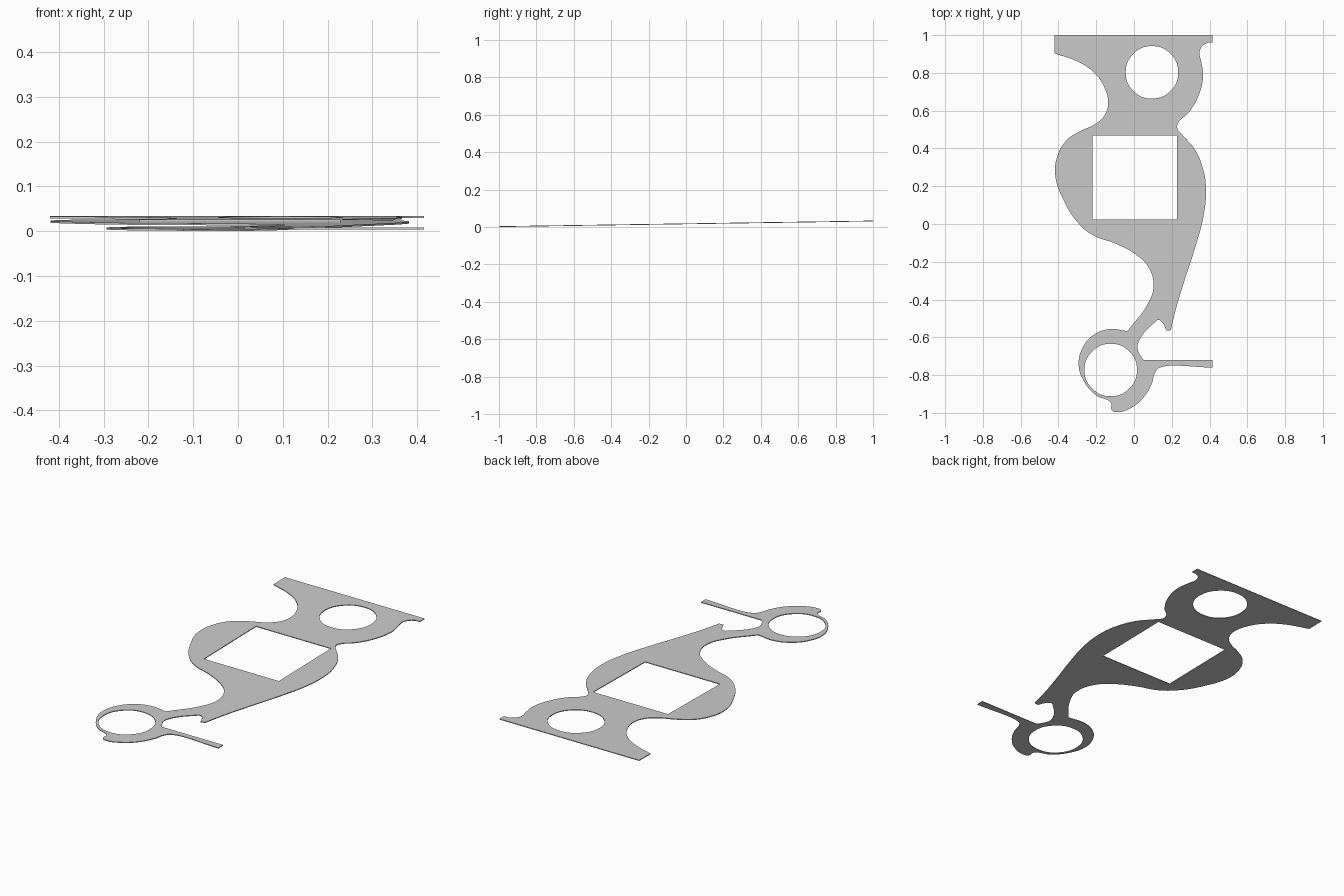
import bpy, bmesh, math
from mathutils import Matrix

if "Cube" in bpy.data.objects:
    bpy.data.objects.remove(bpy.data.objects["Cube"])

THICK = 0.0042
SLOPE = 0.015

# Outline, clockwise: each run is smooth inside, with sharp corners at both ends
right_upper = [(0.415, 0.96), (0.383, 0.957), (0.349, 0.92), (0.358, 0.85), (0.366, 0.79),
               (0.342, 0.68), (0.285, 0.585), (0.238, 0.542), (0.229, 0.508), (0.256, 0.472),
               (0.322, 0.395), (0.366, 0.29), (0.381, 0.185), (0.367, 0.037), (0.325, -0.12),
               (0.267, -0.30), (0.222, -0.45), (0.195, -0.562)]
notch = [(0.172, -0.565), (0.152, -0.525), (0.13, -0.508), (0.108, -0.522),
         (0.022, -0.63), (0.019, -0.662), (0.05, -0.72)]
ring_outer = [(0.415, -0.76), (0.135, -0.761), (0.113, -0.785), (0.092, -0.85), (0.045, -0.925),
              (-0.024, -0.978), (-0.09, -0.996), (-0.118, -0.985), (-0.122, -0.948),
              (-0.2, -0.908), (-0.262, -0.838), (-0.293, -0.745), (-0.272, -0.655),
              (-0.22, -0.592), (-0.135, -0.557), (-0.035, -0.567)]
left_side = [(-0.013, -0.54), (0.066, -0.435), (0.103, -0.335), (0.077, -0.23), (0.0, -0.155),
             (-0.1, -0.103), (-0.22, -0.058), (-0.3, 0.01), (-0.367, 0.115), (-0.417, 0.26),
             (-0.4, 0.375), (-0.35, 0.45), (-0.288, 0.49), (-0.204, 0.53), (-0.156, 0.575),
             (-0.137, 0.64), (-0.16, 0.73), (-0.21, 0.80), (-0.288, 0.855), (-0.42, 0.903)]
runs = [[(-0.42, 1), (0.415, 1)], right_upper, notch, [(0.415, -0.72)], ring_outer, left_side]


def add_spline(curve, points):
    """points: (x, y, is_corner)"""
    s = curve.splines.new('BEZIER')
    s.bezier_points.add(len(points) - 1)
    s.use_cyclic_u = True
    for bp, (x, y, corner) in zip(s.bezier_points, points):
        bp.co = (x, y, 0)
        bp.handle_left_type = bp.handle_right_type = 'VECTOR' if corner else 'AUTO'


def add_circle(curve, cx, cy, r, n=8):
    add_spline(curve, [(cx + r * math.cos(2 * math.pi * i / n),
                        cy + r * math.sin(2 * math.pi * i / n), False) for i in range(n)])


# Plate profile with its three holes
curve = bpy.data.curves.new("plate_profile", 'CURVE')
curve.dimensions = '2D'
curve.fill_mode = 'BOTH'
curve.resolution_u = 8
curve.extrude = THICK / 2
add_spline(curve, [(x, y, i in (0, len(run) - 1)) for run in runs for i, (x, y) in enumerate(run)])
add_circle(curve, 0.095, 0.803, 0.139)
add_circle(curve, -0.123, -0.773, 0.139)
add_spline(curve, [(-0.22, 0.023, True), (0.228, 0.023, True),
                   (0.228, 0.468, True), (-0.22, 0.468, True)])
profile = bpy.data.objects.new("plate_profile", curve)
bpy.context.collection.objects.link(profile)

# Solid plate, welded and tilted up towards the back
bpy.context.view_layer.update()
mesh = bpy.data.meshes.new_from_object(profile.evaluated_get(bpy.context.evaluated_depsgraph_get()))
bpy.data.objects.remove(profile)
bm = bmesh.new()
bm.from_mesh(mesh)
bmesh.ops.remove_doubles(bm, verts=bm.verts, dist=0.0002)
bmesh.ops.recalc_face_normals(bm, faces=bm.faces)
bm.transform(Matrix.Rotation(math.atan(SLOPE), 4, 'X'))
low = min(v.co.z for v in bm.verts)
bm.transform(Matrix.Translation((0, 0, -low)))
for f in bm.faces:
    f.smooth = False
bm.to_mesh(mesh)
bm.free()
mesh.name = "gasket_plate"
plate = bpy.data.objects.new("gasket_plate", mesh)
bpy.context.collection.objects.link(plate)
